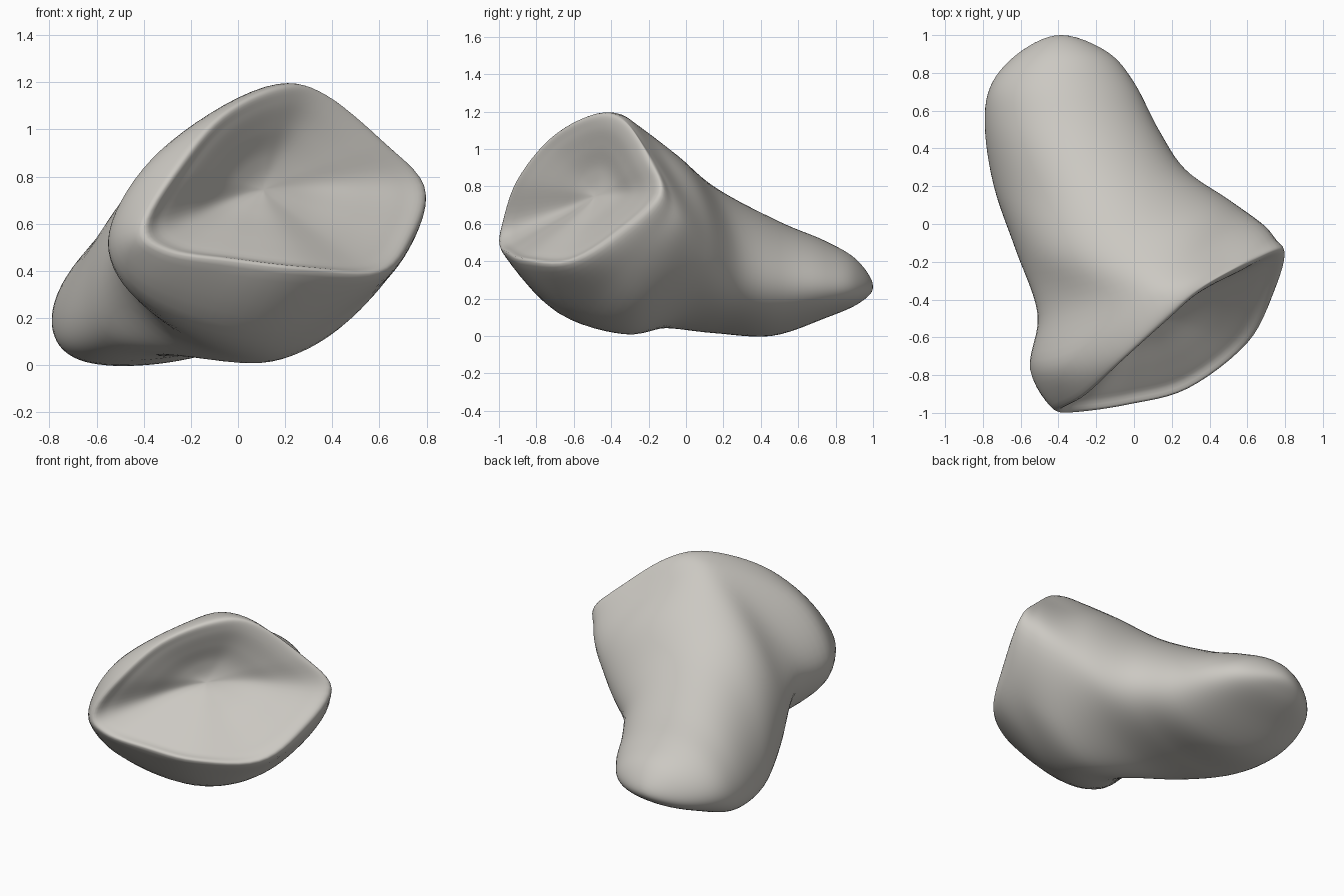
import bpy
import bmesh
import math
from mathutils import Vector

SIDES = 72   # vertices around each ring
STEPS = 6    # interpolated rings between control rings

if "Cube" in bpy.data.objects:
    bpy.data.objects.remove(bpy.data.objects["Cube"], do_unlink=True)


def spline(p0, p1, p2, p3, t):
    """Point on a smooth curve between p1 and p2."""
    return 0.5 * (2 * p1 + (p2 - p0) * t + (2 * p0 - 5 * p1 + 4 * p2 - p3) * t * t
                  + (3 * p1 - p0 - 3 * p2 + p3) * t * t * t)


def egg_ring(left, top, right, bottom):
    """Smooth closed loop through the four extreme points of a section."""
    a, b, c, d = (Vector(p) for p in (left, top, right, bottom))
    middle, wide, tall = (a + b + c + d) / 4, (a - c) / 2, (b - d) / 2
    skew = (a + c - b - d) / 4
    ring = []
    for k in range(SIDES):
        ang = math.tau * k / SIDES
        ring.append(middle + wide * math.cos(ang) + tall * math.sin(ang)
                    + skew * math.cos(2 * ang))
    return ring


def point_ring(*points):
    """Smooth closed loop through evenly indexed points."""
    pts = [Vector(p) for p in points]
    n = len(pts)
    ring = []
    for k in range(SIDES):
        i, t = divmod(k * n / SIDES, 1)
        i = int(i)
        ring.append(spline(pts[i - 1], pts[i], pts[(i + 1) % n], pts[(i + 2) % n], t))
    return ring


def opposite(ring):
    half = SIDES // 2
    return ring[half:] + ring[:half]


# Tail sections from the rounded tip towards the head: left, top, right, bottom
tail_sections = [
    ((-.14, .91, .27), (-.38, .91, .41), (-.59, .92, .25), (-.38, .93, .18)),
    ((0, .75, .27), (-.4, .74, .51), (-.75, .75, .23), (-.4, .75, .1)),
    ((.13, .5, .28), (-.35, .5, .61), (-.79, .53, .2), (-.38, .45, .005)),
    ((.27, .29, .35), (-.22, .15, .79), (-.74, .2, .22), (-.3, .15, .03)),
    ((.5, .13, .48), (-.07, -.1, .98), (-.62, -.15, .35), (-.15, -.08, .05)),
]

# Flared head, with flatter flanks on its left side
neck = point_ring(
    (.68, 0, .6), (.42, -.12, .95), (.08, -.3, 1.14), (-.29, -.42, .88),
    (-.51, -.48, .5), (-.3, -.4, .15), (.1, -.32, .01), (.47, -.2, .2))
flare = point_ring(
    (.75, -.08, .68), (.5, -.22, 1.02), (.16, -.4, 1.19), (-.33, -.71, .91),
    (-.55, -.77, .53), (-.36, -.78, .25), (.15, -.62, .11), (.6, -.38, .33))

# Rim of the hollow face
rim = point_ring(
    (.79, -.14, .76), (.6, -.21, .96), (.36, -.34, 1.15), (.17, -.5, 1.18),
    (-.08, -.72, 1.06), (-.28, -.9, .83), (-.42, -.98, .58), (-.32, -.99, .47),
    (-.05, -.95, .42), (.28, -.86, .38), (.6, -.62, .38), (.74, -.36, .54))

tail_tip = Vector((-.38, 1, .27))
rings = [[tail_tip] * SIDES] + [egg_ring(*s) for s in tail_sections]
rings += [neck, flare, rim]

# Soft shallow bowl inside the rim
rim_centre = sum(rim, Vector()) / SIDES
depth = Vector((-.09, .14, .02))
for r in (.85, .6, .3, 0):
    sink = depth * (1 - r * r) ** 2
    rings.append([rim_centre + (p - rim_centre) * r + sink for p in rim])

# Skin all sections with one smooth surface
padded = [opposite(rings[1])] + rings + [opposite(rings[-2])]
loops = []
for j in range(len(rings) - 1):
    for s in range(STEPS):
        loops.append([spline(*(padded[j + m][k] for m in range(4)), s / STEPS)
                      for k in range(SIDES)])
loops.append(rings[-1])

bm = bmesh.new()
grid = [[bm.verts.new(p) for p in loop] for loop in loops]
for a, b in zip(grid, grid[1:]):
    for k in range(SIDES):
        n = (k + 1) % SIDES
        bm.faces.new((a[k], a[n], b[n], b[k]))
bmesh.ops.remove_doubles(bm, verts=bm.verts, dist=0.0005)
bmesh.ops.recalc_face_normals(bm, faces=bm.faces)
for face in bm.faces:
    face.smooth = True
mesh = bpy.data.meshes.new("bone_body")
bm.to_mesh(mesh)
bm.free()

bone = bpy.data.objects.new("bone_body", mesh)
bpy.context.collection.objects.link(bone)

# Warm pale grey
colour = (.6, .58, .54, 1)
mat = bpy.data.materials.new("pale_warm_grey")
mat.use_nodes = True
mat.diffuse_color = colour
mat.node_tree.nodes["Principled BSDF"].inputs["Base Color"].default_value = colour
mesh.materials.append(mat)
